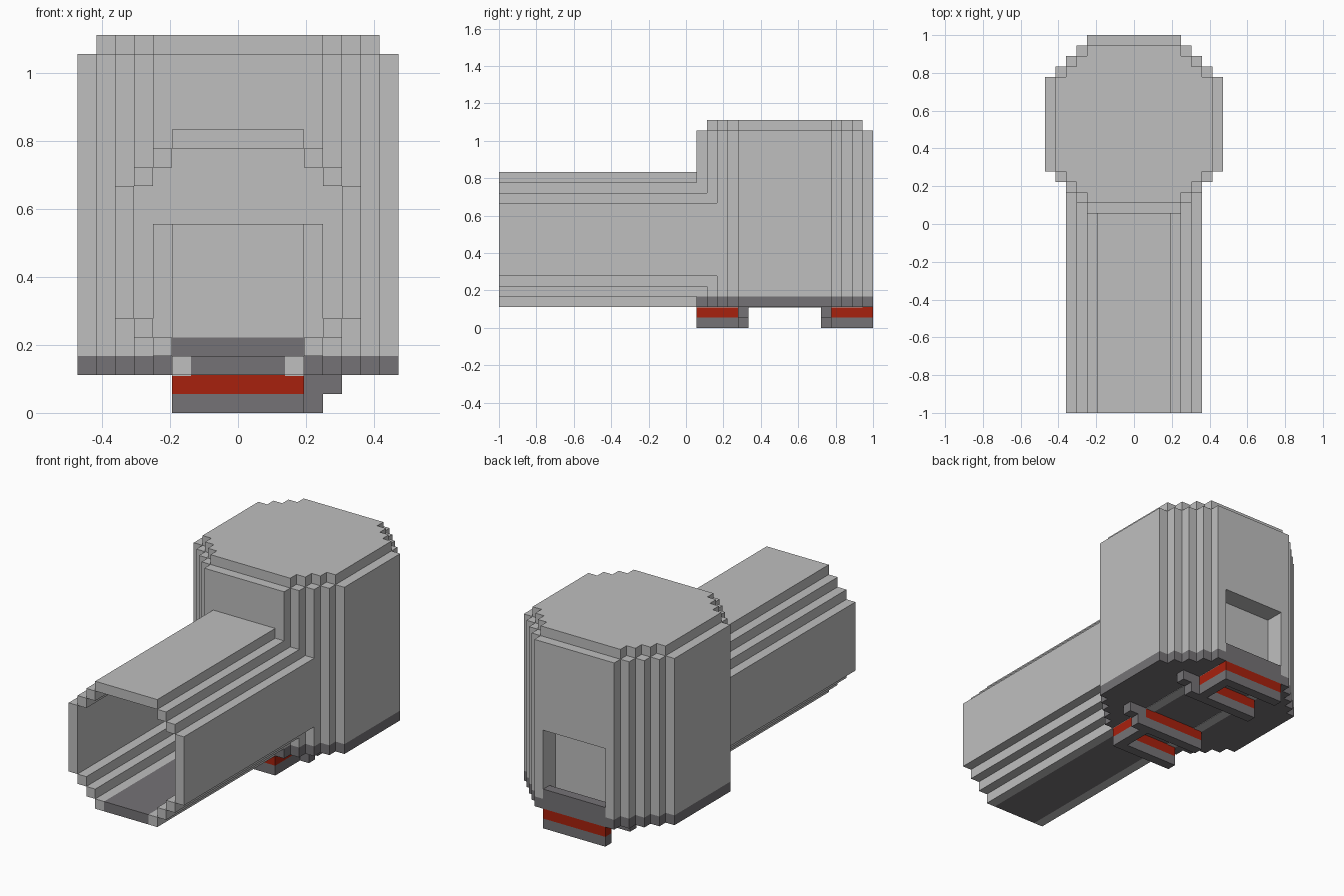
import bpy
import bmesh
from mathutils import Vector

U = 1 / 18  # one block of the stepped design

cube = bpy.data.objects.get("Cube")
if cube:
    bpy.data.objects.remove(cube)


def material(name, rgb):
    m = bpy.data.materials.new(name)
    m.use_nodes = True
    m.diffuse_color = (*rgb, 1)
    m.node_tree.nodes["Principled BSDF"].inputs["Base Color"].default_value = (*rgb, 1)
    return m


LIGHT = material("light_grey", (0.52, 0.52, 0.52))
DARK = material("dark_grey", (0.178, 0.171, 0.18))
RED = material("red", (0.39, 0.015, 0.004))


def finish(name, bm, mat):
    bmesh.ops.recalc_face_normals(bm, faces=bm.faces)
    bmesh.ops.scale(bm, vec=(U, U, U), verts=bm.verts)
    mesh = bpy.data.meshes.new(name)
    bm.to_mesh(mesh)
    bm.free()
    mesh.materials.append(mat)
    obj = bpy.data.objects.new(name, mesh)
    bpy.context.collection.objects.link(obj)
    return obj


def box(name, x, y, z, mat):
    """Box from ranges in blocks."""
    bm = bmesh.new()
    bmesh.ops.create_cube(bm, size=1)
    for v in bm.verts:
        v.co = Vector([(r[0] + r[1]) / 2 + c * (r[1] - r[0])
                       for r, c in zip((x, y, z), v.co)])
    return finish(name, bm, mat)


def pair(name, x, y, z, mat):
    """The same box on both sides."""
    box("left_" + name, x, y, z, mat)
    box("right_" + name, (-x[1], -x[0]), y, z, mat)


def stepped_outline(half, steps):
    """Square outline with staircase corners."""
    corner = [(half, half - steps)]
    for i in range(steps):
        a, b = half - i - 1, half - steps + i
        corner += [(a, b), (a, b + 1)]
    points = []
    for _ in range(4):
        points += corner
        corner = [(-q, p) for p, q in corner]
    return points


def prism(name, half, steps, place, along, mat):
    bm = bmesh.new()
    face = bm.faces.new([bm.verts.new(place(p, q)) for p, q in stepped_outline(half, steps)])
    top = bmesh.ops.extrude_face_region(bm, geom=[face])["geom"]
    bmesh.ops.translate(bm, vec=along, verts=[g for g in top if isinstance(g, bmesh.types.BMVert)])
    return finish(name, bm, mat)


def cut(obj, cutter):
    cutter.hide_render = True
    mod = obj.modifiers.new("cut", "BOOLEAN")
    mod.operation = "DIFFERENCE"
    mod.solver = "EXACT"
    mod.object = cutter
    bpy.context.view_layer.objects.active = obj
    bpy.ops.object.modifier_apply(modifier=mod.name)
    bpy.data.objects.remove(cutter)


# Tower: dark base, hollow body and inset cap
MID = 9.5
prism("tower_base", 8.5, 4, lambda p, q: (p, q + MID, 2), (0, 0, 1), DARK)
tower = prism("tower_body", 8.5, 4, lambda p, q: (p, q + MID, 3), (0, 0, 16), LIGHT)
prism("tower_cap", 7.5, 3, lambda p, q: (p, q + MID, 19), (0, 0, 1), LIGHT)
cut(tower, prism("passage_cutter", 5.5, 2, lambda p, q: (p, 0, q + 8.5), (0, 15, 0), LIGHT))
cut(tower, box("niche_cutter", (-3.5, 3.5), (16, 19), (2.5, 10), LIGHT))

# Rear niche ledge and the raised panel on the inner end wall
box("niche_ledge", (-3.5, 3.5), (17, 18), (3, 4), DARK)
box("inner_frame", (-4.5, 4.5), (14, 15), (3, 10), LIGHT)
box("inner_panel", (-3.5, 3.5), (13, 14), (4, 10), LIGHT)
box("inner_sill", (-3.5, 3.5), (13, 14), (3, 4), DARK)

# Tunnel shell with stepped corners
LONG = (-18, 3)
box("tunnel_roof", (-3.5, 3.5), (-18, 2), (14, 15), LIGHT)
pair("tunnel_wall", (5.5, 6.5), (-18, 3.5), (5, 12), LIGHT)
for i, name in enumerate(("inner_step", "outer_step")):
    span = (3.5 + i, 4.5 + i)
    pair("upper_" + name, span, LONG, (13 - i, 14 - i), LIGHT)
    pair("lower_" + name, span, LONG, (3 + i, 4 + i), LIGHT)
box("tunnel_floor", (-2.5, 2.5), (-18, 1), (2, 3), DARK)
pair("tunnel_floor_edge", (2.5, 3.5), (-18, 1), (2, 3), LIGHT)
pair("underside_strip", (2.5, 3.5), (1, 17), (1.95, 2.01), LIGHT)

# Feet: open frames in two layers, with a hook on the left of the inner bar
for foot, start, inner in (("front", 1, 5), ("rear", 13, 13)):
    for layer, low, mat in (("sole", 0, DARK), ("band", 1, RED)):
        z = (low, low + 1)
        tag = foot + "_foot_" + layer
        for part, y in (("front_bar", start), ("rear_bar", start + 4)):
            box(tag + "_" + part, (-3.5, 3.5), (y, y + 1), z, mat)
        box(tag + "_side_bar", (2.5, 3.5), (start + 1, start + 4), z, mat)
        box(tag + "_hook", (3.5, 4.5 + low), (inner, inner + 1), z, DARK)
